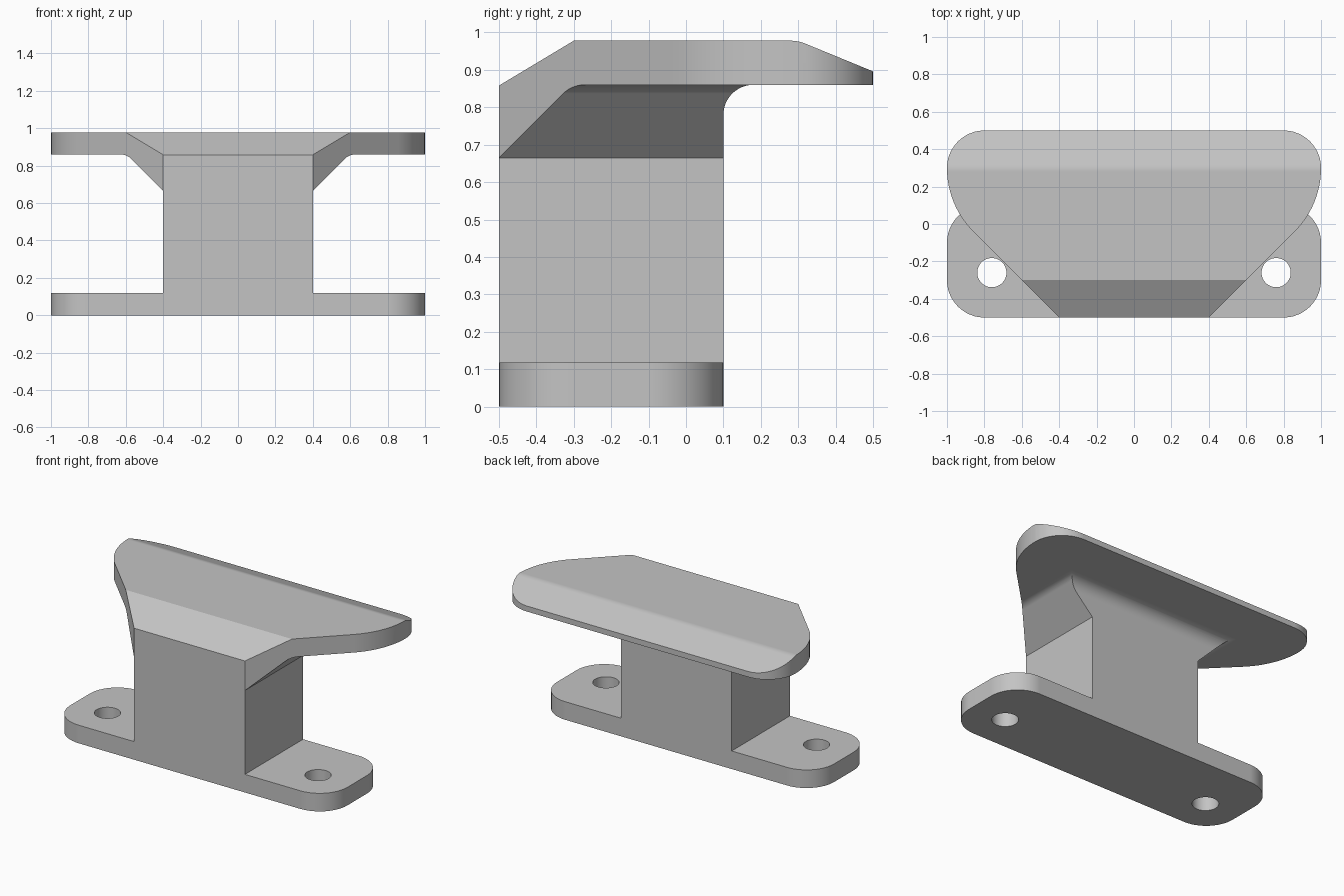
import bpy
import bmesh
import math
from mathutils import Vector

cube = bpy.data.objects.get("Cube")
if cube:
    bpy.data.objects.remove(cube, do_unlink=True)

grey = bpy.data.materials.new("light grey")
grey.use_nodes = True
colour = (0.55, 0.55, 0.55, 1)
grey.diffuse_color = colour
grey.node_tree.nodes["Principled BSDF"].inputs["Base Color"].default_value = colour


def rounded(corners, steps=12):
    """Turn (u, v, radius) corners into a closed outline with arc fillets."""
    outline = []
    for i, (u, v, r) in enumerate(corners):
        p = Vector((u, v))
        if r == 0:
            outline.append(p)
            continue
        a = (Vector(corners[i - 1][:2]) - p).normalized()
        b = (Vector(corners[(i + 1) % len(corners)][:2]) - p).normalized()
        half = a.angle(b) / 2
        centre = p + (a + b).normalized() * (r / math.sin(half))
        start = p + a * (r / math.tan(half)) - centre
        end = p + b * (r / math.tan(half)) - centre
        sweep = start.angle(end)
        for k in range(steps + 1):
            t = k / steps
            outline.append(centre + (start * math.sin((1 - t) * sweep)
                                     + end * math.sin(t * sweep)) / math.sin(sweep))
    return outline


def mirrored(half):
    """Complete a right-hand half outline across u = 0."""
    return half + [(-u, v, r) for u, v, r in reversed(half)]


def prism(name, corners, axis, low, high):
    """Extrude a rounded outline along the given axis."""
    place = {"x": lambda p, d: (d, p.x, p.y),
             "y": lambda p, d: (p.x, d, p.y),
             "z": lambda p, d: (p.x, p.y, d)}[axis]
    bm = bmesh.new()
    face = bm.faces.new([bm.verts.new(place(p, low)) for p in rounded(corners)])
    moved = bmesh.ops.extrude_face_region(bm, geom=[face])["geom"]
    shift = Vector(place(Vector((0, 0)), high - low))
    bmesh.ops.translate(bm, vec=shift,
                        verts=[g for g in moved if isinstance(g, bmesh.types.BMVert)])
    bmesh.ops.recalc_face_normals(bm, faces=bm.faces)
    mesh = bpy.data.meshes.new(name)
    bm.to_mesh(mesh)
    bm.free()
    mesh.materials.append(grey)
    obj = bpy.data.objects.new(name, mesh)
    bpy.context.collection.objects.link(obj)
    return obj


def combine(target, other, operation):
    """Apply an exact boolean and remove the helper."""
    mod = target.modifiers.new("combine", "BOOLEAN")
    mod.operation = operation
    mod.solver = "EXACT"
    mod.object = other
    bpy.ops.object.select_all(action="DESELECT")
    bpy.context.view_layer.objects.active = target
    target.select_set(True)
    bpy.ops.object.modifier_apply(modifier=mod.name)
    bpy.data.objects.remove(other, do_unlink=True)


# Upper body: the plan outline trimmed by the side and front profiles
body = prism("mounting_bracket", mirrored([
    (0.4, -0.5, 0), (1, 0.1, 0.48), (1, 0.5, 0.2)]), "z", 0, 1.1)

side_profile = prism("side_profile", [
    (-0.6, 0, 0), (-0.6, 0.798, 0), (-0.3, 0.978, 0), (0.3, 0.978, 0.1),
    (0.6, 0.855, 0), (0.6, 0.86, 0), (0.1, 0.86, 0.08), (0.1, 0, 0)], "x", -1.2, 1.2)
# Keep the sloped deck edge above the flat underside
side_profile.data.update()
for v in side_profile.data.vertices:
    if v.co.y > 0.55:
        v.co.z = 0.855 if v.co.z < 0.858 else 0.86
bpy.data.objects.remove(side_profile, do_unlink=True)
side_profile = prism("side_profile", [
    (-0.6, 0, 0), (-0.6, 0.798, 0), (-0.3, 0.978, 0), (0.3, 0.978, 0.1),
    (0.55, 0.8755, 0), (0.55, 0.86, 0), (0.1, 0.86, 0.08), (0.1, 0, 0)],
    "x", -1.2, 1.2)
combine(body, side_profile, "INTERSECT")

front_profile = prism("front_profile", mirrored([
    (0.4, 0, 0), (0.4, 0.665, 0), (0.595, 0.86, 0.08),
    (1.2, 0.86, 0), (1.2, 1.2, 0)]), "y", -0.8, 0.8)
combine(body, front_profile, "INTERSECT")

# Foot plate with rounded corners
foot = prism("foot_plate", mirrored([
    (1, -0.5, 0.2), (1, 0.1, 0.2)]), "z", 0, 0.118)
combine(body, foot, "UNION")

# Screw holes
for side in (-1, 1):
    x, y, r = side * 0.76, -0.26, 0.078
    hole = prism("screw_hole", [(x + r, y - r, r), (x + r, y + r, r),
                                (x - r, y + r, r), (x - r, y - r, r)], "z", -0.1, 0.3)
    bm = bmesh.new()
    bm.from_mesh(hole.data)
    bmesh.ops.remove_doubles(bm, verts=bm.verts, dist=0.0005)
    bm.to_mesh(hole.data)
    bm.free()
    combine(body, hole, "DIFFERENCE")

# Smooth the curved walls and keep flat faces flat
bpy.ops.object.select_all(action="DESELECT")
body.select_set(True)
bpy.context.view_layer.objects.active = body
bpy.ops.object.shade_smooth_by_angle(angle=math.radians(29))
weighted = body.modifiers.new("flat faces", "WEIGHTED_NORMAL")
weighted.keep_sharp = True
